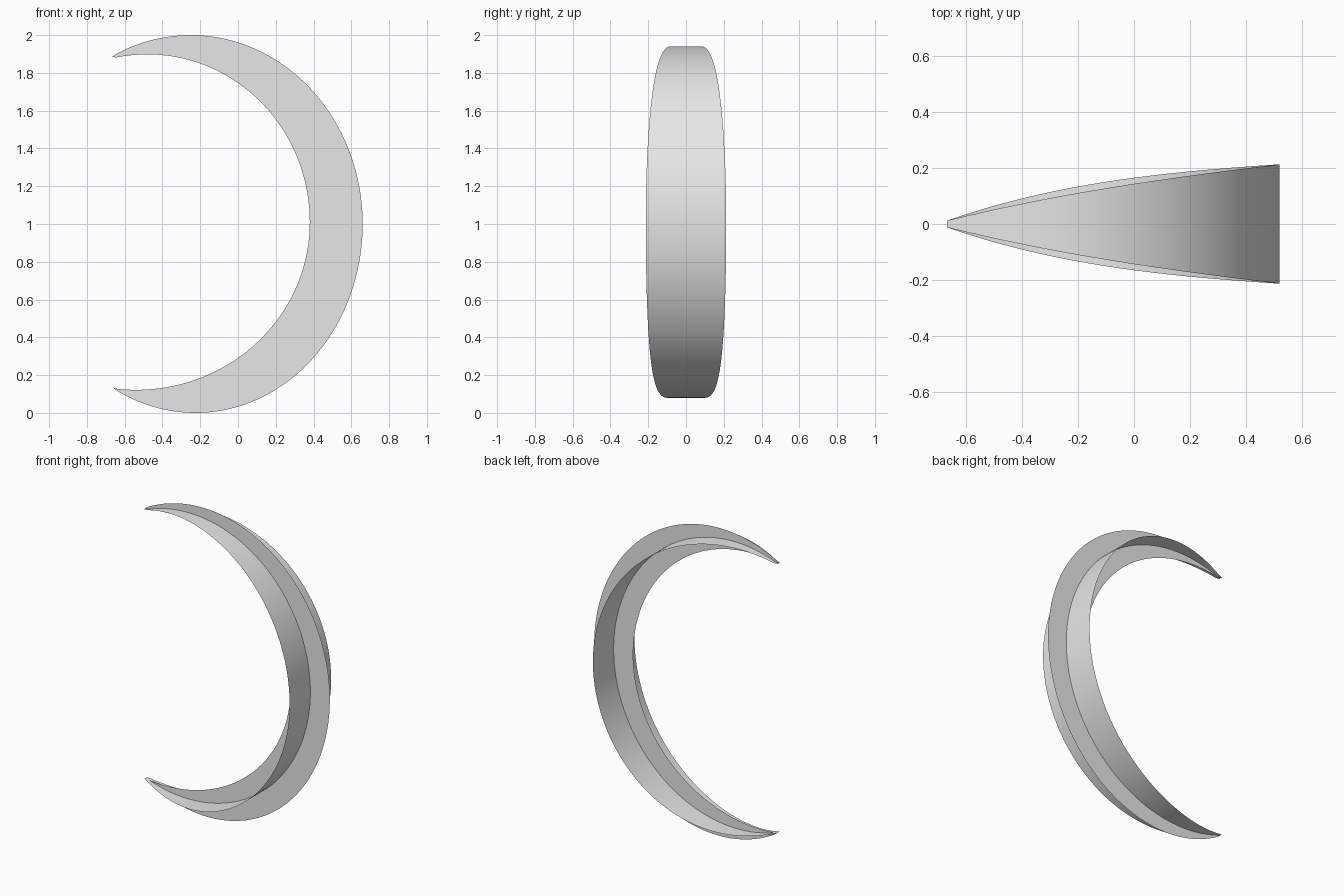
import bpy
import math

cube = bpy.data.objects.get("Cube")
if cube:
    bpy.data.objects.remove(cube, do_unlink=True)

STEPS = 64
UPPER_TIP = (-0.667, 1.885)
LOWER_TIP = (-0.662, 0.134)

grey = bpy.data.materials.new("light_grey")
grey.use_nodes = True
grey.diffuse_color = (0.8, 0.8, 0.8, 1)
grey.node_tree.nodes["Principled BSDF"].inputs["Base Color"].default_value = (0.8, 0.8, 0.8, 1)


def half_arc(right, top_x, mid_z, height, tip, sign):
    """Quarter-ellipse style arc from the rightmost point round to a tip."""
    radius = right - top_x
    end = math.acos((tip[0] - top_x) / radius)
    points = []
    for i in range(STEPS):
        a = end * i / STEPS
        points.append((top_x + radius * math.cos(a), mid_z + sign * height * math.sin(a)))
    return points + [tip]


def full_arc(right, upper_x, lower_x, mid_z, height):
    """Arc from the lower tip, round the right side, to the upper tip."""
    upper = half_arc(right, upper_x, mid_z, height, UPPER_TIP, 1)
    lower = half_arc(right, lower_x, mid_z, height, LOWER_TIP, -1)
    return lower[:0:-1] + upper


def sheet(name, side_a, side_b):
    """Smooth open sheet lofted between two matching edges."""
    n = len(side_a)
    faces = [(i, n + i, n + i + 1, i + 1) for i in range(n - 1)]
    mesh = bpy.data.meshes.new(name)
    mesh.from_pydata(side_a + side_b, [], faces)
    mesh.validate()
    mesh.materials.append(grey)
    for poly in mesh.polygons:
        poly.use_smooth = True
    obj = bpy.data.objects.new(name, mesh)
    bpy.context.collection.objects.link(obj)
    return obj


def half_width(x, upper):
    """Band half width, tapering to the tips; the lower half is fuller."""
    u = max(0.0, (x + 0.667) / 1.187)
    q = 1 - u
    bulge = 0.29 * q + 0.185 * q * q if upper else 0.61 * q + 0.456 * q * q
    return 0.012 + 0.201 * u * (1 + bulge)


# Flat crescent plate
outer = full_arc(0.66, -0.25, -0.225, 1.0, 1.0)
inner = full_arc(0.38, -0.48, -0.54, 1.01, 0.888)
sheet("crescent_plate",
      [(x, 0, z) for x, z in inner],
      [(x, 0, z) for x, z in outer])

# Curved band crossing the plate along its middle
middle = full_arc(0.52, -0.35, -0.36, 1.01, 0.93)
widths = [half_width(x, i >= STEPS) for i, (x, z) in enumerate(middle)]
sheet("curved_band",
      [(x, w, z) for (x, z), w in zip(middle, widths)],
      [(x, -w, z) for (x, z), w in zip(middle, widths)])
